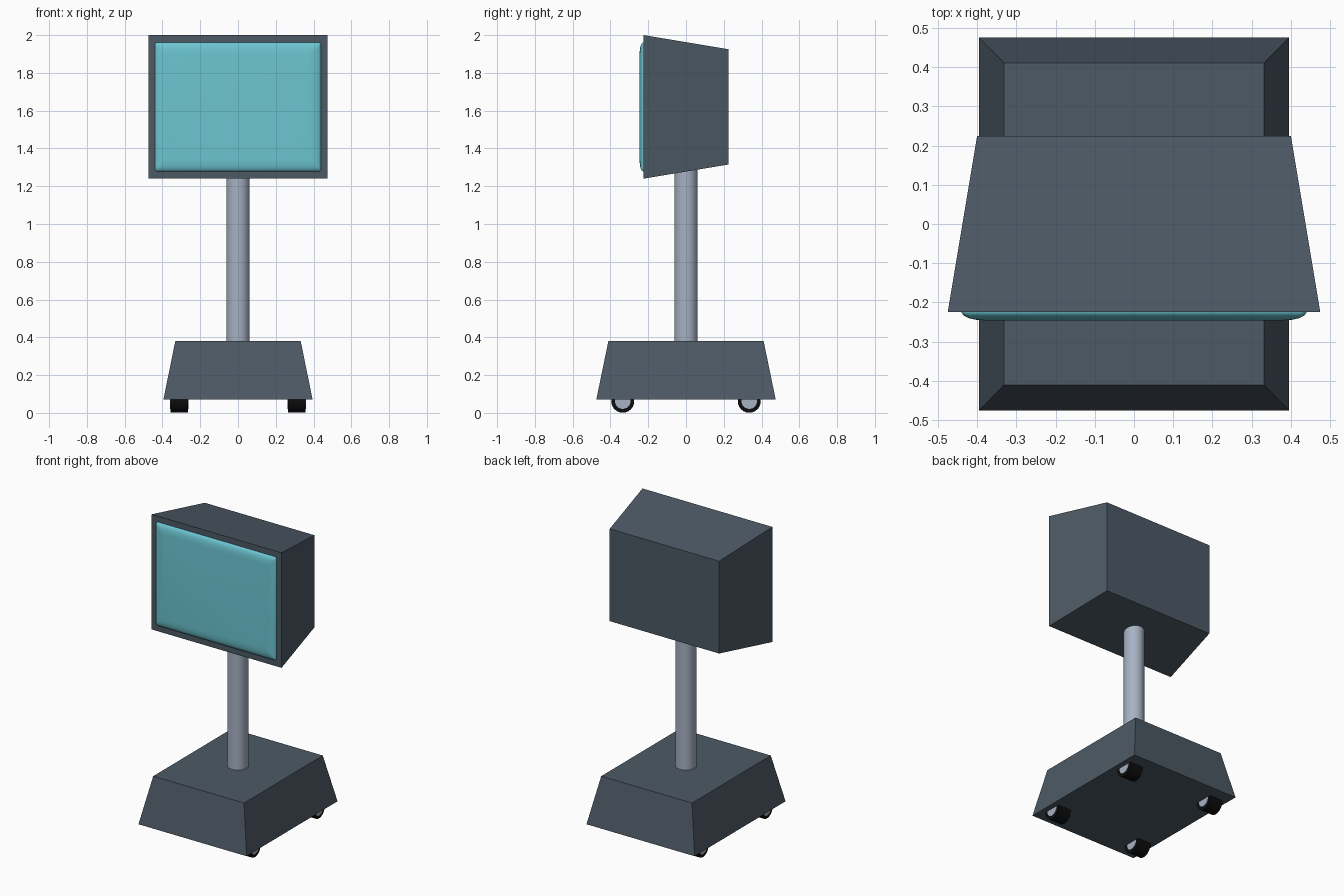
import bpy, math

if "Cube" in bpy.data.objects:
    bpy.data.objects.remove(bpy.data.objects["Cube"])


def material(name, rgb):
    m = bpy.data.materials.new(name)
    m.diffuse_color = (*rgb, 1)
    m.use_nodes = True
    m.node_tree.nodes["Principled BSDF"].inputs["Base Color"].default_value = m.diffuse_color
    return m


CASING = material("slate casing", (0.074, 0.101, 0.130))
SCREEN = material("teal screen", (0.15, 0.56, 0.64))
METAL = material("light steel", (0.39, 0.445, 0.55))
RUBBER = material("black rubber", (0.004, 0.004, 0.004))


def loft(name, rings, mat, smooth=None):
    """Capped solid through rings that all have the same point count."""
    n = len(rings[0])
    verts = [p for ring in rings for p in ring]
    faces = [(r * n + i, r * n + (i + 1) % n, (r + 1) * n + (i + 1) % n, (r + 1) * n + i)
             for r in range(len(rings) - 1) for i in range(n)]
    faces += [tuple(reversed(range(n))), tuple(range(len(verts) - n, len(verts)))]
    mesh = bpy.data.meshes.new(name)
    mesh.from_pydata(verts, [], faces)
    mesh.materials.append(mat)
    ob = bpy.data.objects.new(name, mesh)
    bpy.context.collection.objects.link(ob)
    if smooth:
        bpy.ops.object.select_all(action='DESELECT')
        ob.select_set(True)
        bpy.context.view_layer.objects.active = ob
        bpy.ops.object.shade_smooth_by_angle(angle=math.radians(smooth))
    return ob


def rounded_rect(w, h, r, seg=5):
    """Counter-clockwise 2D outline, half sizes w and h, corner radius r."""
    pts = []
    for k, (sx, sz) in enumerate([(1, 1), (-1, 1), (-1, -1), (1, -1)]):
        for i in range(seg + 1):
            a = math.pi / 2 * (k + i / seg)
            pts.append((sx * (w - r) + r * math.cos(a), sz * (h - r) + r * math.sin(a)))
    return pts


def rect(w, h):
    return [(w, h), (-w, h), (-w, -h), (w, -h)]


def circle(r, n=32):
    return [(r * math.cos(2 * math.pi * i / n), r * math.sin(2 * math.pi * i / n)) for i in range(n)]


# Wheeled base, tapering upwards
loft("base", [[(x, y, 0.07) for x, y in rect(0.395, 0.475)],
              [(x, y, 0.38) for x, y in rect(0.332, 0.411)]], CASING)

# Support pole
loft("pole", [[(x, y, z) for x, y in circle(0.062)] for z in (0.37, 1.32)], METAL, 30)

# Monitor casing, tapering towards the back
CZ = 1.62
loft("monitor_casing", [[(x, 0.225, CZ + z) for x, z in rect(0.40, 0.305)],
                        [(x, -0.224, CZ + z) for x, z in rect(0.475, 0.38)]], CASING)

# Bulging screen: rings step inwards as they come forward
profile = [(0, -0.215), (0, -0.226), (0.006, -0.234), (0.018, -0.240), (0.035, -0.244), (0.06, -0.246)]
loft("screen", [[(x, y, CZ + z) for x, z in rounded_rect(0.44 - d, 0.342 - d, 0.015)]
                for d, y in profile], SCREEN, 60)

# Four wheels with slightly raised hubs
for sx, side in ((-1, "left"), (1, "right")):
    for sy, end in ((-1, "front"), (1, "back")):
        cx, cy, cz = sx * 0.311, sy * 0.335, 0.062
        for part, r, half, mat in (("wheel", 0.061, 0.047, RUBBER), ("hub", 0.041, 0.049, METAL)):
            loft(f"{end}_{side}_{part}",
                 [[(cx + dx, cy + a, cz + b) for a, b in circle(r, 24)] for dx in (-half, half)],
                 mat, 30)
